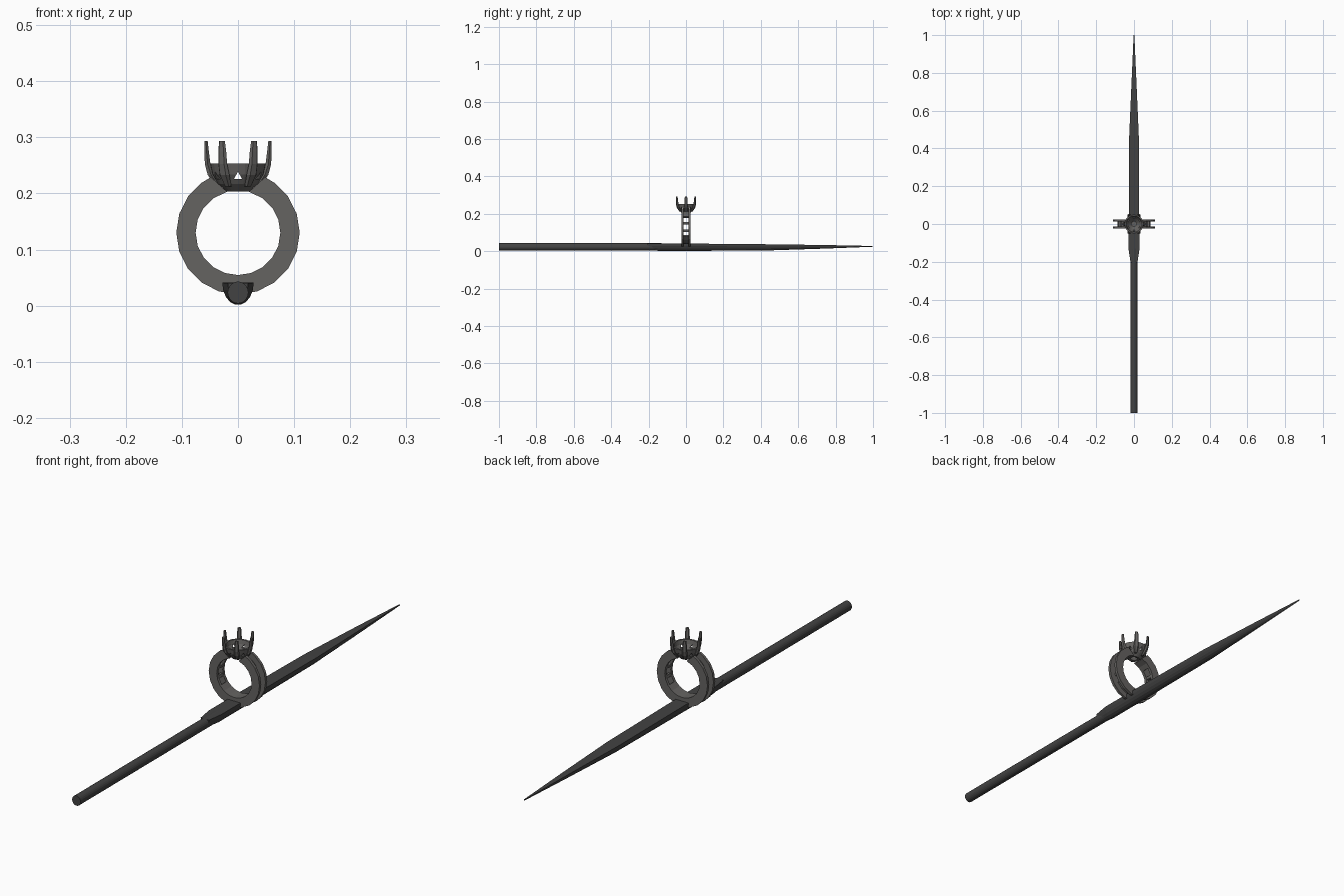
import bpy, bmesh, math
from mathutils import Matrix, Vector

if "Cube" in bpy.data.objects:
    bpy.data.objects.remove(bpy.data.objects["Cube"])


def material(name, v):
    m = bpy.data.materials.new(name)
    m.diffuse_color = (v[0], v[1], v[2], 1)
    m.use_nodes = True
    m.node_tree.nodes["Principled BSDF"].inputs["Base Color"].default_value = m.diffuse_color
    return m


STEEL = material("dark steel", (0.055, 0.055, 0.055))
RING = material("warm grey metal", (0.13, 0.125, 0.12))


def finish(name, bm, mat):
    bmesh.ops.recalc_face_normals(bm, faces=bm.faces)
    me = bpy.data.meshes.new(name)
    bm.to_mesh(me)
    bm.free()
    me.materials.append(mat)
    ob = bpy.data.objects.new(name, me)
    bpy.context.collection.objects.link(ob)
    return ob


def loft(bm, sections, closed=False):
    """Skin a list of equal-length point loops, capping open ends."""
    rows = [[bm.verts.new(p) for p in s] for s in sections]
    n = len(rows[0])
    pairs = list(zip(rows, rows[1:])) + ([(rows[-1], rows[0])] if closed else [])
    for a, b in pairs:
        for i in range(n):
            j = (i + 1) % n
            bm.faces.new((a[i], a[j], b[j], b[i]))
    if not closed:
        bm.faces.new(rows[0])
        bm.faces.new(rows[-1][::-1])


# round handle rod
bm = bmesh.new()
loft(bm, [[(0.0185 * math.cos(i * math.tau / 20), y, 0.0235 + 0.0195 * math.sin(i * math.tau / 20))
           for i in range(20)] for y in (-1, -0.13)])
finish("handle_rod", bm, STEEL)

# half-round pointed blade: y, half width, top z, bottom z
bm = bmesh.new()
stations = [(-0.205, 0.018, 0.040, 0.006), (-0.14, 0.028, 0.041, 0.001), (0.0, 0.028, 0.041, 0.001),
            (0.45, 0.026, 0.037, 0.004), (0.75, 0.013, 0.033, 0.014), (1.0, 0.002, 0.028, 0.024)]
loft(bm, [[(w * math.cos(i * math.pi / 9), y, zt - (zt - zb) * math.sin(i * math.pi / 9))
           for i in range(10)] for y, w, zt, zb in stations])
finish("pointed_blade", bm, STEEL)

# open ring: two side plates and an inner band with windows
CZ, RI, RO, SEG = 0.13, 0.0755, 0.110, 20


def polar(r, a, y):
    return (r * math.cos(a), y, CZ + r * math.sin(a))


def arc(name, r0, r1, y0, y1, spans):
    bm = bmesh.new()
    for angles in spans:
        secs = []
        for k, (a0, a1) in enumerate(angles):
            secs.append([polar(r0, a0, y0), polar(r1, a1, y0), polar(r1, a1, y1), polar(r0, a0, y1)])
        loft(bm, secs)
    return finish(name, bm, RING)


def rad(a):
    return (math.radians(a), math.radians(a))


step = 360 / SEG
full = [rad(108 + step * k) for k in range(19)]
full[0] = (math.radians(105), math.radians(116))
full[-1] = (math.radians(75), math.radians(64))
full = [full[0]] + full[1:-1] + [(math.radians(435), math.radians(424))]
for name, y0, y1 in (("ring_front_plate", -0.024, -0.013), ("ring_back_plate", 0.013, 0.024)):
    arc(name, RI, RO, y0, y1, [full])
# lower solid band and crossbars beside the windows
arc("ring_inner_band", RI, RI + 0.012, -0.013, 0.013,
    [[rad(a) for a in range(216, 325, 18)], [rad(108), rad(126), rad(141)], [rad(39), rad(54), rad(72)]])
arc("ring_crossbars", RI, RI + 0.012, -0.013, 0.013,
    [[rad(a - 4), rad(a + 4)] for a in (-14, 14, 166, 194)])

# hollow stone basket, lathed
SIDES = 24
wall = [(0.013, 0.205), (0.021, 0.203), (0.036, 0.217), (0.046, 0.234), (0.050, 0.253),
        (0.043, 0.253), (0.039, 0.237), (0.029, 0.222)]
bm = bmesh.new()
loft(bm, [[(r * math.cos(a), r * math.sin(a), z) for r, z in wall]
          for a in (k * math.tau / SIDES for k in range(SIDES))], closed=True)
basket = finish("stone_basket", bm, RING)

# triangular openings midway between the prongs
bm = bmesh.new()
for k in range(6):
    m = Matrix.Rotation(math.radians(30 + 60 * k), 4, 'Z')
    loft(bm, [[m @ Vector((r, t, z)) for t, z in ((-0.007, 0.226), (0.007, 0.226), (0, 0.239))]
              for r in (0.022, 0.07)])
cutter = finish("opening_cutter", bm, RING)
cutter.hide_render = True
cutter.hide_viewport = True
mod = basket.modifiers.new("openings", 'BOOLEAN')
mod.operation = 'DIFFERENCE'
mod.solver = 'EXACT'
mod.object = cutter

# six prongs: radius, z, half thickness, half width
path = [(0.034, 0.212, 0.005, 0.006), (0.048, 0.233, 0.006, 0.010), (0.054, 0.252, 0.005, 0.009),
        (0.056, 0.275, 0.004, 0.008), (0.057, 0.293, 0.003, 0.006)]
for k in range(6):
    m = Matrix.Rotation(math.radians(60 * k), 4, 'Z')
    bm = bmesh.new()
    loft(bm, [[m @ Vector((r + t * h, w * s, z)) for t, s in
               ((-1, -0.5), (0, -1), (1, -0.6), (1, 0.6), (0, 1), (-1, 0.5))] for r, z, h, w in path])
    finish("prong_%d" % (k + 1), bm, RING)
